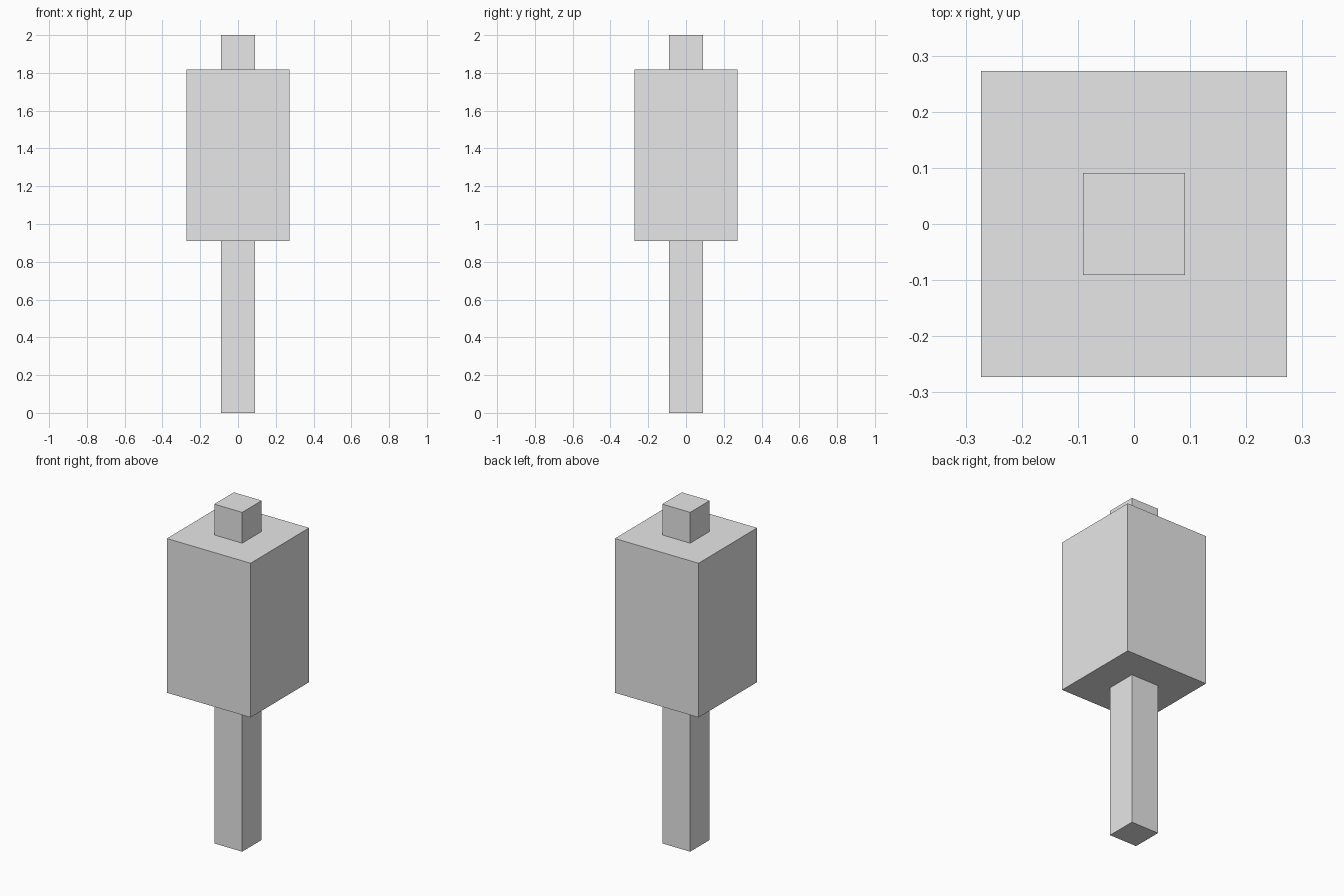
import bpy

cube = bpy.data.objects.get("Cube")
if cube:
    bpy.data.objects.remove(cube, do_unlink=True)

UNIT = 2 / 22  # the model is 22 units tall

# Single plain grey for every part
grey = bpy.data.materials.new("light_grey")
grey.use_nodes = True
colour = (0.8, 0.8, 0.8, 1)
grey.diffuse_color = colour
grey.node_tree.nodes["Principled BSDF"].inputs["Base Color"].default_value = colour


def block(name, width, bottom, top):
    """Square upright block, sized in units."""
    height = top - bottom
    bpy.ops.mesh.primitive_cube_add(size=1, location=(0, 0, (bottom + top) / 2 * UNIT))
    obj = bpy.context.object
    obj.name = name
    for v in obj.data.vertices:
        v.co.x *= width * UNIT
        v.co.y *= width * UNIT
        v.co.z *= height * UNIT
    obj.data.materials.append(grey)
    return obj


# Shaft runs through the head and shows as a stub on top
block("shaft", 2, 0, 22)
block("head", 6, 10, 20)
